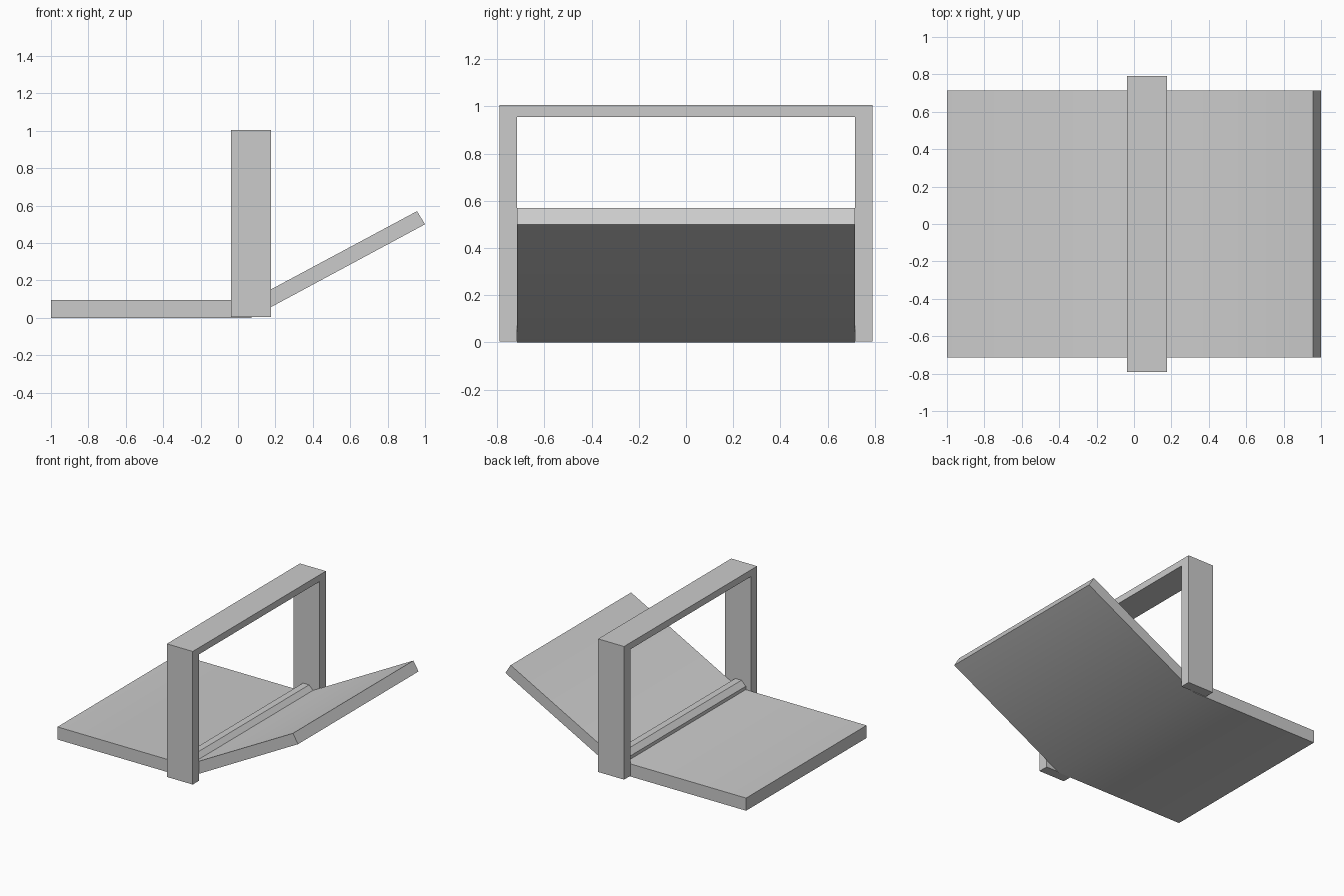
import bpy
import bmesh
import math
from mathutils import Vector

cube = bpy.data.objects.get("Cube")
if cube:
    bpy.data.objects.remove(cube, do_unlink=True)

grey = bpy.data.materials.new("plain grey")
grey.use_nodes = True
COLOUR = (0.6, 0.6, 0.6, 1)
grey.diffuse_color = COLOUR
grey.node_tree.nodes["Principled BSDF"].inputs["Base Color"].default_value = COLOUR


def extrude_outline(name, outline, depth):
    """Sweep a closed outline of 3D points along depth."""
    bm = bmesh.new()
    face = bm.faces.new([bm.verts.new(p) for p in outline])
    moved = bmesh.ops.extrude_face_region(bm, geom=[face])["geom"]
    verts = [v for v in moved if isinstance(v, bmesh.types.BMVert)]
    bmesh.ops.translate(bm, verts=verts, vec=Vector(depth))
    bmesh.ops.recalc_face_normals(bm, faces=bm.faces)
    mesh = bpy.data.meshes.new(name)
    bm.to_mesh(mesh)
    bm.free()
    mesh.materials.append(grey)
    obj = bpy.data.objects.new(name, mesh)
    bpy.context.collection.objects.link(obj)
    bpy.ops.object.select_all(action="DESELECT")
    obj.select_set(True)
    bpy.context.view_layer.objects.active = obj
    bpy.ops.object.shade_smooth_by_angle(angle=math.radians(30))
    return obj


HALF = 0.715   # half width of the board
FOLD = 0.07    # x of the bend
along_y = (0, 2 * HALF, 0)

# Board: flat wing, bend, and raised wing in one piece
profile = [(-1, 0), (FOLD, 0), (1, 0.5), (0.957, 0.57), (FOLD, 0.095), (-1, 0.095)]
extrude_outline("bent_board", [(x, -HALF, z) for x, z in profile], along_y)

# Eight-sided rod lying along the bend
angles = [math.radians(22.5 + 45 * i) for i in range(8)]
rod = [(0.065 + 0.066 * math.cos(a), -HALF, 0.095 + 0.066 * math.sin(a)) for a in angles]
extrude_outline("hinge_rod", rod, along_y)

# Upright frame: two posts and a crossbar
OUTER = 0.79
arch = [(-OUTER, 0.005), (-OUTER, 1.005), (OUTER, 1.005), (OUTER, 0.005),
        (HALF, 0.005), (HALF, 0.955), (-HALF, 0.955), (-HALF, 0.005)]
extrude_outline("upright_frame", [(-0.038, y, z) for y, z in arch], (0.215, 0, 0))
